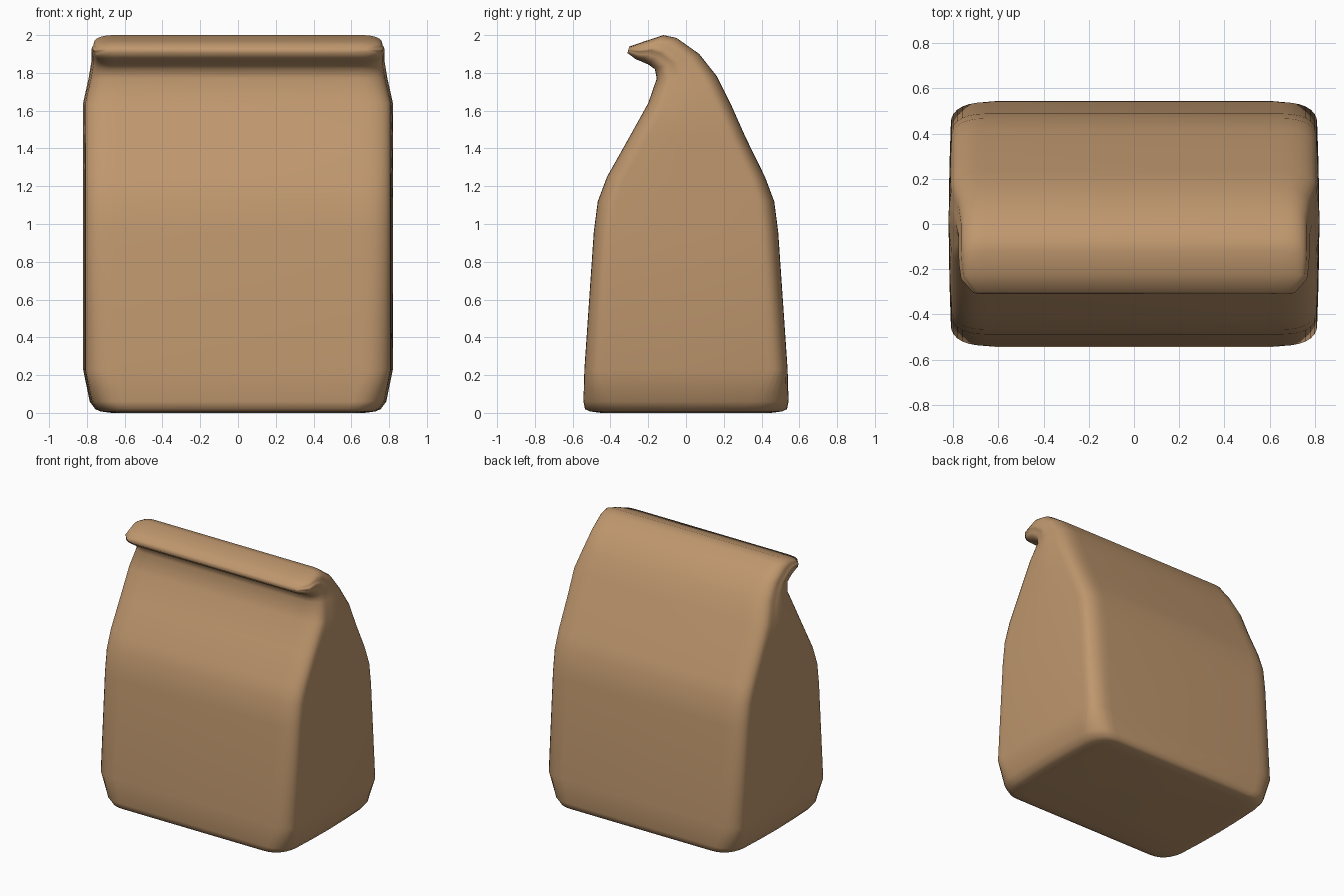
import bpy, bmesh, math

if "Cube" in bpy.data.objects:
    bpy.data.objects.remove(bpy.data.objects["Cube"])

# Kraft paper colour
paper = bpy.data.materials.new("kraft_brown")
paper.diffuse_color = (0.52, 0.31, 0.155, 1)
paper.use_nodes = True
paper.node_tree.nodes["Principled BSDF"].inputs["Base Color"].default_value = paper.diffuse_color

# Symmetric body: half depth, height, half width
BODY = [(.45, 0, .67), (.51, .008, .73), (.535, .02, .755), (.543, .06, .785),
        (.538, .23, .82), (.488, .96, .82), (.467, 1.12, .82), (.418, 1.25, .82)]
# Shoulders and rolled top: front y, front z, back y, back z, half width
ROLL = [(-.3, 1.46, .315, 1.46, .82), (-.2, 1.64, .235, 1.64, .82),
        (-.155, 1.77, .165, 1.78, .79), (-.165, 1.82, .07, 1.9, .776),
        (-.2, 1.845, -.05, 1.985, .776), (-.235, 1.86, -.12, 2, .774),
        (-.265, 1.872, -.22, 1.967, .765), (-.31, 1.905, -.3, 1.94, .71)]
sections = [(-y, z, y, z, w) for y, z, w in BODY] + ROLL


def outline(w, half, z):
    """Rounded rectangle with slightly bulging sides; corners grow near the base."""
    rx = .17 if z < 1.8 else .12
    ry = min(.1 + .13 * max(0, 1 - z / .23), half * .75)
    q = [(w, 0), (w - .004, (half - ry) * .6)]
    for i in range(8):
        a = math.pi / 2 * i / 7
        q.append((w - rx + rx * abs(math.cos(a)) ** .85 - .01 * (1 - i / 7),
                  half - ry + ry * math.sin(a) ** .85))
    upper = q + [(-x, t) for x, t in reversed(q)]
    return upper + [(x, -t) for x, t in reversed(upper[1:-1])]


# Paper bag lofted through the sections
bm = bmesh.new()
rings = []
for fy, fz, by, bz, w in sections:
    dy, dz = by - fy, bz - fz
    length = math.hypot(dy, dz)
    cy, cz = (fy + by) / 2, (fz + bz) / 2
    rings.append([bm.verts.new((x, cy + dy / length * t, cz + dz / length * t))
                  for x, t in outline(w, length / 2, cz)])
n = len(rings[0])
for a, b in zip(rings, rings[1:]):
    for i in range(n):
        j = (i + 1) % n
        bm.faces.new((a[i], a[j], b[j], b[i]))
bm.faces.new(rings[0][::-1])
bm.faces.new(rings[-1])
bmesh.ops.recalc_face_normals(bm, faces=bm.faces)
for f in bm.faces:
    f.smooth = True
mesh = bpy.data.meshes.new("paper_bag")
bm.to_mesh(mesh)
bm.free()
mesh.materials.append(paper)
bag = bpy.data.objects.new("paper_bag", mesh)
bpy.context.collection.objects.link(bag)
